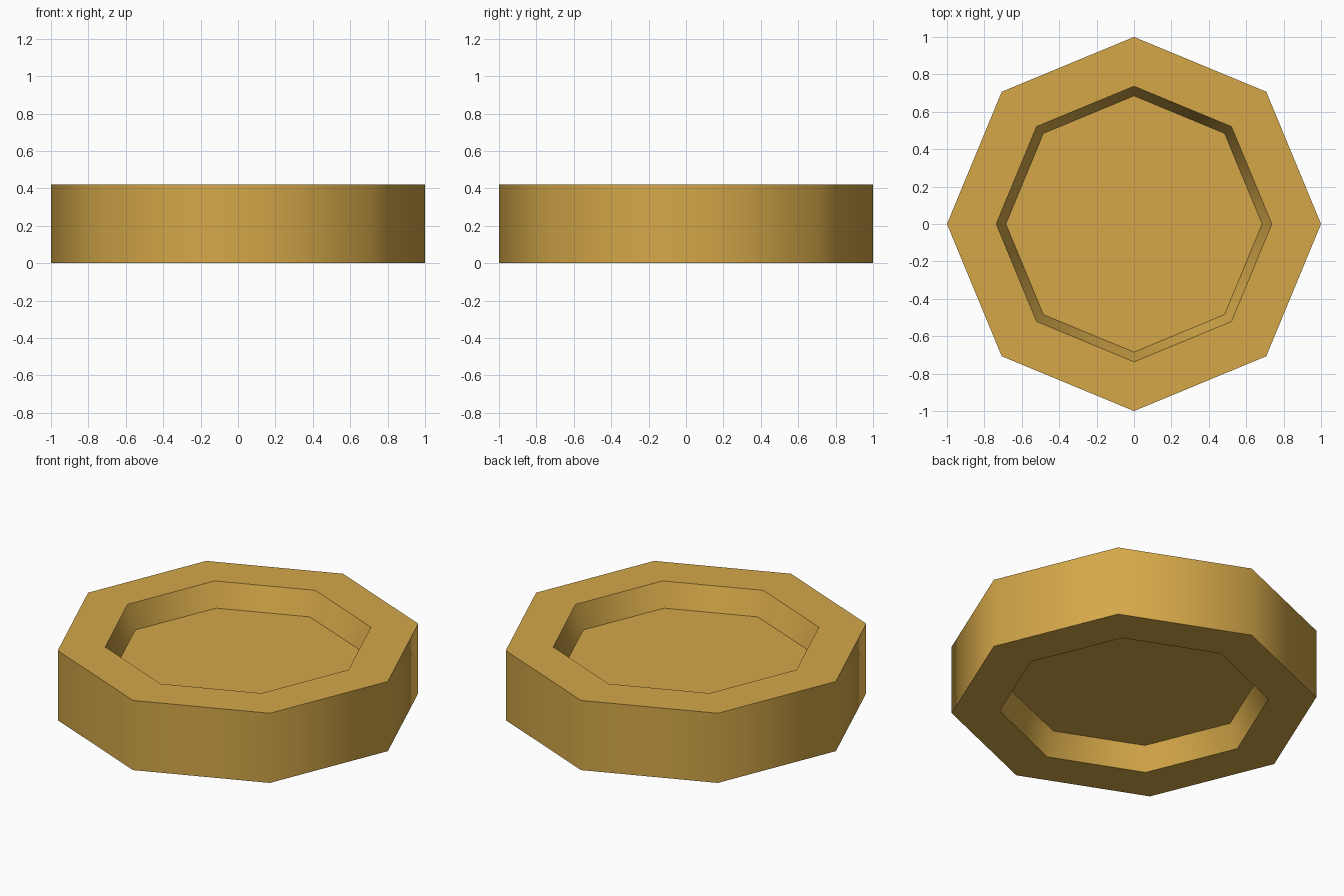
import bpy, bmesh, math

if "Cube" in bpy.data.objects:
    bpy.data.objects.remove(bpy.data.objects["Cube"])

SIDES = 8
HEIGHT = 0.42
DEPTH = 0.14
RIM_R, FLOOR_R = 0.737, 0.685

gold = bpy.data.materials.new("gold")
gold.diffuse_color = (0.66, 0.39, 0.066, 1)
gold.use_nodes = True
gold.node_tree.nodes["Principled BSDF"].inputs["Base Color"].default_value = gold.diffuse_color

# Closed profile (radius, height): bottom recess, outer wall, top recess
profile = [(FLOOR_R, DEPTH), (RIM_R, 0), (1, 0),
           (1, HEIGHT), (RIM_R, HEIGHT), (FLOOR_R, HEIGHT - DEPTH)]

bm = bmesh.new()
rings = []
for r, z in profile:
    rings.append([bm.verts.new((r * math.cos(math.tau * i / SIDES),
                                r * math.sin(math.tau * i / SIDES), z))
                  for i in range(SIDES)])

# Walls between neighbouring rings
for a, b in zip(rings, rings[1:]):
    for i in range(SIDES):
        j = (i + 1) % SIDES
        bm.faces.new((a[i], a[j], b[j], b[i]))

# Recess floors
bm.faces.new(rings[0][::-1])
bm.faces.new(rings[-1])
bmesh.ops.recalc_face_normals(bm, faces=bm.faces)

mesh = bpy.data.meshes.new("octagonal_disc")
bm.to_mesh(mesh)
bm.free()
mesh.materials.append(gold)
disc = bpy.data.objects.new("octagonal_disc", mesh)
bpy.context.collection.objects.link(disc)

# Smooth around the side walls, sharp at the rims
bpy.context.view_layer.objects.active = disc
disc.select_set(True)
bpy.ops.object.shade_smooth_by_angle(angle=math.radians(60))
